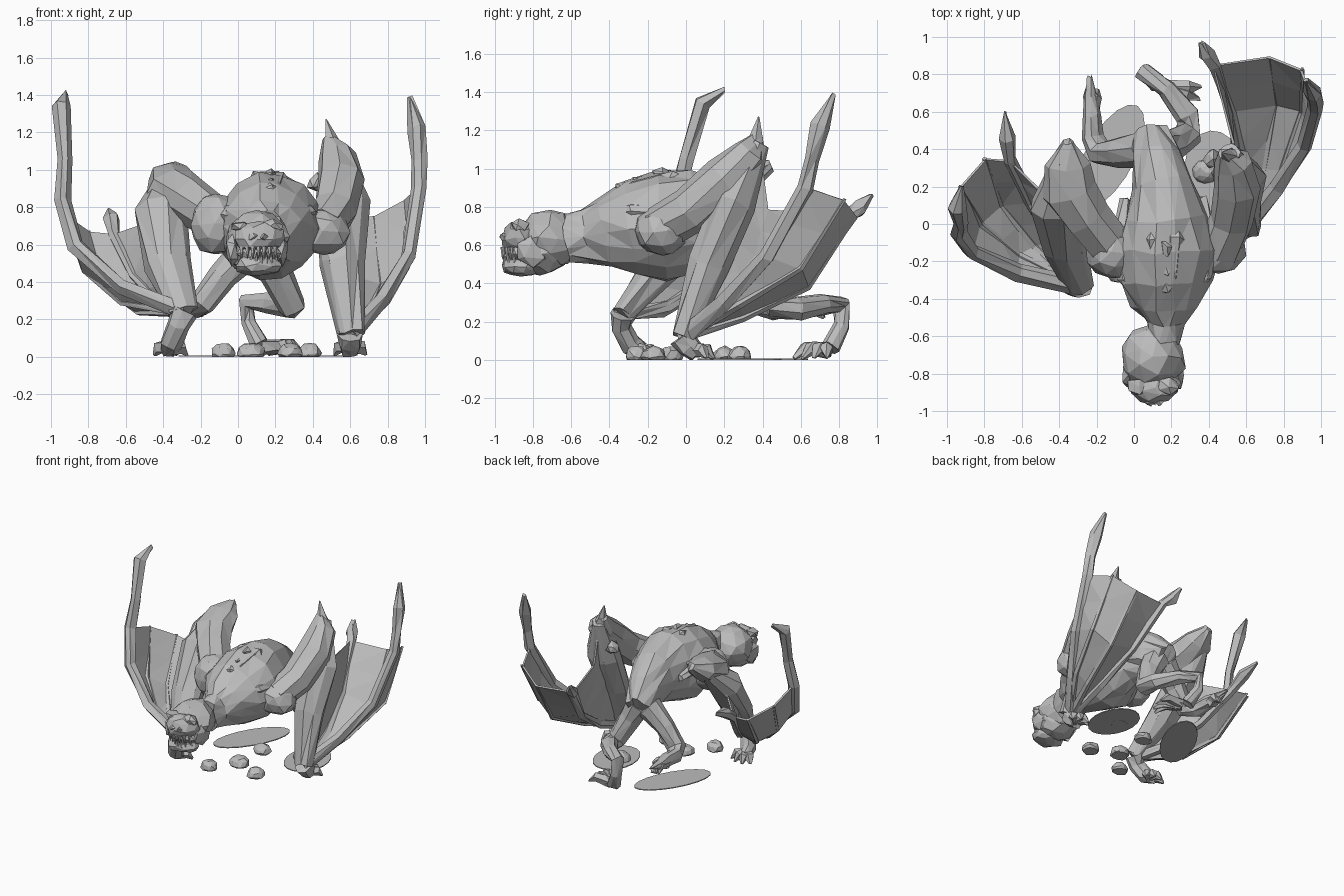
import bpy, bmesh, math, random
from mathutils import Vector, Matrix

random.seed(4)
cube = bpy.data.objects.get("Cube")
if cube:
    bpy.data.objects.remove(cube, do_unlink=True)

grey = bpy.data.materials.new("stone grey")
grey.use_nodes = True
grey.diffuse_color = (0.5, 0.5, 0.5, 1)
grey.node_tree.nodes["Principled BSDF"].inputs["Base Color"].default_value = (0.5, 0.5, 0.5, 1)


def finish(bm, name, jitter=0.0):
    for v in bm.verts:
        v.co += Vector([random.uniform(-jitter, jitter) for _ in range(3)])
        v.co.z = max(v.co.z, 0)
    bmesh.ops.recalc_face_normals(bm, faces=bm.faces)
    mesh = bpy.data.meshes.new(name)
    bm.to_mesh(mesh)
    bm.free()
    mesh.materials.append(grey)
    ob = bpy.data.objects.new(name, mesh)
    bpy.context.collection.objects.link(ob)
    return ob


def tube(name, rings, sides=8, jitter=0.008):
    """Loft rings (x, y, z, radius) or (x, y, z, side radius, height radius)."""
    bm = bmesh.new()
    pts = [Vector(r[:3]) for r in rings]
    side, loops = Vector((1, 0, 0.01)), []
    for i, r in enumerate(rings):
        t = (pts[min(i + 1, len(pts) - 1)] - pts[max(i - 1, 0)]).normalized()
        side = side - t * side.dot(t)
        if side.length < 0.2:
            side = t.cross(Vector((0, 1, 0)))
        side.normalize()
        up = side.cross(t)
        loop = []
        for k in range(sides):
            a = 2 * math.pi * k / sides
            loop.append(bm.verts.new(pts[i] + side * r[3] * math.cos(a) + up * r[-1] * math.sin(a)))
        loops.append(loop)
    for a, b in zip(loops, loops[1:]):
        for k in range(sides):
            n = (k + 1) % sides
            bm.faces.new((a[k], a[n], b[n], b[k]))
    bm.faces.new(loops[0])
    bm.faces.new(loops[-1])
    bmesh.ops.triangulate(bm, faces=bm.faces)
    return finish(bm, name, jitter)


def blob(name, loc, size, detail=2, jitter=0.01):
    bm = bmesh.new()
    bmesh.ops.create_icosphere(bm, subdivisions=detail, radius=1,
                               matrix=Matrix.Translation(loc) @ Matrix.Diagonal((*size, 1)))
    return finish(bm, name, jitter)


def spike(name, base, tip, r):
    return tube(name, [(*base, r), (*tip, r * 0.08)], 5, 0)


def membrane(name, ribs):
    """Skin stretched over ribs that all start at the wrist."""
    bm = bmesh.new()
    rows = []
    for rib in ribs:
        row = []
        for a, b in zip(rib, rib[1:]):
            row += [Vector(a), Vector(a).lerp(Vector(b), 0.5)]
        rows.append([bm.verts.new(p) for p in row + [Vector(rib[-1])]])
    for a, b in zip(rows, rows[1:]):
        for k in range(len(a) - 1):
            bm.faces.new((a[k], a[k + 1], b[k + 1], b[k]))
    bmesh.ops.remove_doubles(bm, verts=bm.verts, dist=0.001)
    bmesh.ops.triangulate(bm, faces=bm.faces)
    ob = finish(bm, name, 0.007)
    mod = ob.modifiers.new("thickness", "SOLIDIFY")
    mod.thickness, mod.offset = 0.014, 0


# Torso, from neck to pelvis
tube("torso", [(.16, -.62, .64, .09, .13), (.17, -.53, .65, .1, .14), (.17, -.43, .66, .18, .18),
               (.165, -.3, .69, .25, .24), (.17, -.13, .7, .29, .29), (.17, .03, .72, .23, .27),
               (.15, .2, .71, .16, .22), (.12, .35, .65, .13, .16), (.09, .48, .57, .09, .11)],
     14, 0.012)
for s, side in ((1, "left"), (-1, "right")):
    for i in range(4):
        x = .165 + s * (.03 + .06 * i)
        tube(side + "_back_muscle", [(.16 + s * .04, -.5, .74, .02), (x, -.28, .89 - .04 * i, .045),
                                     (x + s * .03, -.08, .94 - .06 * i, .05),
                                     (x, .14, .87 - .05 * i, .02)], 6, 0.012)
for i in range(3):
    blob("spine_knob", (.17, -.33 + i * .1, .9 + .035 * i), (.03, .05, .03), 1)

# Head with toothed mouth
blob("skull", (.1, -.71, .63), (.175, .18, .15), 2, 0.014)
blob("muzzle", (.11, -.865, .635), (.14, .1, .09), 2, 0.012)
blob("jaw", (.11, -.86, .49), (.13, .1, .06), 2, 0.01)
blob("throat", (.11, -.77, .55), (.15, .15, .11), 2, 0.01)
blob("tongue", (.11, -.86, .555), (.12, .08, .06), 2, 0.008)
for s, side in ((1, "left"), (-1, "right")):
    blob(side + "_brow", (.1 + s * .08, -.87, .7), (.065, .05, .03), 1)
    blob(side + "_cheek", (.1 + s * .13, -.8, .57), (.04, .09, .09), 1)
    blob(side + "_nostril", (.11 + s * .03, -.95, .64), (.025, .02, .02), 1)
for i in range(7):
    u = i / 3 - 1
    y = -.955 + .05 * u * u
    spike("upper_tooth", (.11 + u * .09, y, .59), (.11 + u * .09, y - .005, .525), .016)
    spike("lower_tooth", (.125 + u * .08, y + .01, .5), (.125 + u * .08, y, .56), .014)

# Shoulders and upper arms
blob("left_shoulder", (.45, -.13, .67), (.15, .14, .13))
blob("right_shoulder", (-.12, -.15, .71), (.14, .15, .17))
tube("left_upper_arm", [(.45, -.14, .69, .12), (.52, .02, .78, .12), (.55, .2, .94, .13),
                        (.53, .33, 1.07, .1), (.48, .38, 1.17, .03)])
tube("right_upper_arm", [(-.12, -.12, .74, .12), (-.25, .04, .83, .13), (-.34, .18, .9, .15, .12),
                         (-.36, .32, .96, .12, .09), (-.35, .44, 1.02, .03)])

# Wings: ribs run wrist to edge, ordered forearm, slack, finger, two slack, leading spar
lw, rw = (.6, -.02, .12), (-.29, -.33, .24)
wings = {
    "left": [[lw, (.56, .12, .5), (.56, .26, .82), (.51, .38, 1.13)],
             [lw, (.56, .2, .35), (.53, .36, .55), (.53, .43, .78)],
             [lw, (.58, .3, .25), (.52, .6, .45), (.43, .85, .76)],
             [lw, (.7, .3, .22), (.76, .64, .38), (.72, .89, .75)],
             [lw, (.79, .28, .29), (.9, .6, .48), (.9, .83, .84)],
             [lw, (.77, .2, .3), (.91, .42, .54), (.97, .62, .9)]],
    "right": [[rw, (-.38, -.12, .5), (-.41, .1, .77), (-.37, .34, .99)],
              [rw, (-.41, -.15, .38), (-.47, .02, .53), (-.5, .18, .71)],
              [rw, (-.42, -.1, .28), (-.55, .12, .43), (-.66, .34, .65)],
              [rw, (-.53, -.12, .24), (-.71, .1, .37), (-.8, .35, .67)],
              [rw, (-.62, -.17, .29), (-.82, .0, .46), (-.93, .2, .76)],
              [rw, (-.62, -.26, .37), (-.87, -.15, .59), (-.94, -.05, .84)]],
}
finger_tips = {"left": [(.39, .91, .79), (.36, .97, .86)], "right": [(-.68, .46, .73), (-.69, .6, .78)]}
spar_tips = {"left": [(.97, .66, 1.05), (.96, .7, 1.22), (.92, .77, 1.39)],
             "right": [(-.925, .0, 1.05), (-.95, .09, 1.34), (-.92, .2, 1.41)]}
for side, ribs in wings.items():
    membrane(side + "_wing_membrane", ribs)
    fat = [.06, .1, .12, .05]
    tube(side + "_forearm", [(*p, r * 1.2, r) for p, r in zip(ribs[0], fat)], 9, 0.012)
    finger = ribs[2] + finger_tips[side]
    tube(side + "_wing_finger", [(*p, r) for p, r in zip(finger, (.04, .03, .03, .035, .045, .01))], 6)
    spar = ribs[5] + spar_tips[side]
    tube(side + "_wing_spar", [(*p, r) for p, r in zip(spar, (.05, .045, .045, .042, .037, .05, .015))], 6)
    for rib in ribs[3:5]:
        tube(side + "_wing_vein", [(*p, r) for p, r in zip(rib, (.03, .022, .018, .01))], 5, 0.003)
spike("left_elbow_claw", (.51, .36, 1.12), (.47, .38, 1.27), .05)
blob("left_elbow_hook", (.42, .35, .93), (.05, .06, .05), 1)

# Hands that carry the wings
tube("right_hand", [(*rw, .07), (-.32, -.34, .17, .055), (-.36, -.29, .08, .06), (-.37, -.22, .04, .045)])
tube("left_hand", [(*lw, .07), (.6, .02, .07, .065), (.6, .06, .03, .05)])
for i in range(4):
    a = (i - 1.5) * .6
    for side, x, y in (("right", -.36, -.26), ("left", .6, .04)):
        dx, dy = math.sin(a) * .11, math.cos(a) * .11
        tube(side + "_hand_toe", [(x, y, .05, .04), (x + dx * .7, y + dy * .7, .05, .036),
                                  (x + dx, y + dy, .008, .008)], 5, 0.004)

# Hind legs: left stands, right is lifted with its foot trailing
tube("left_leg", [(.13, .4, .58, .1), (.2, .42, .45, .09), (.29, .48, .27, .07), (.28, .58, .27, .065),
                  (.17, .72, .29, .055), (.05, .81, .29, .05), (.06, .81, .18, .04), (.12, .75, .06, .05)])
tube("right_leg", [(.06, .4, .57, .1), (-.08, .38, .43, .08), (-.18, .38, .29, .07), (-.22, .46, .27, .06),
                   (-.23, .58, .28, .05), (-.235, .68, .28, .04), (-.24, .79, .29, .01)])
for side, x, y, z, turn, spread, reach in (("left", .16, .73, .05, 2.05, .33, .2),
                                           ("right", -.225, .62, .26, .0, .2, .1)):
    for i in range(4):
        a = turn + (i - 1.5) * spread
        dx, dy = math.sin(a) * reach, math.cos(a) * reach
        tube(side + "_foot_toe", [(x, y, z, .045), (x + dx * .65, y + dy * .65, z + .01, .036),
                                  (x + dx, y + dy, z - .04, .008)], 5, 0.005)

# Loose stones and flat ground patches
for x, y, r in ((-.08, -.26, .065), (.07, -.08, .075), (.28, -.17, .07), (.08, .2, .07), (.38, .28, .07)):
    blob("stone", (x, y, .015), (r, r * .9, .06), 2, 0.006)
for x, y, rx, ry, turn in ((-.13, .36, .13, .31, -.5), (.43, .28, .16, .22, .1)):
    bm = bmesh.new()
    place = Matrix.Translation((x, y, .004)) @ Matrix.Rotation(turn, 4, "Z") @ Matrix.Diagonal((rx, ry, 1, 1))
    bmesh.ops.create_cone(bm, cap_ends=True, segments=18, radius1=1, radius2=1, depth=.007, matrix=place)
    finish(bm, "ground_patch")
